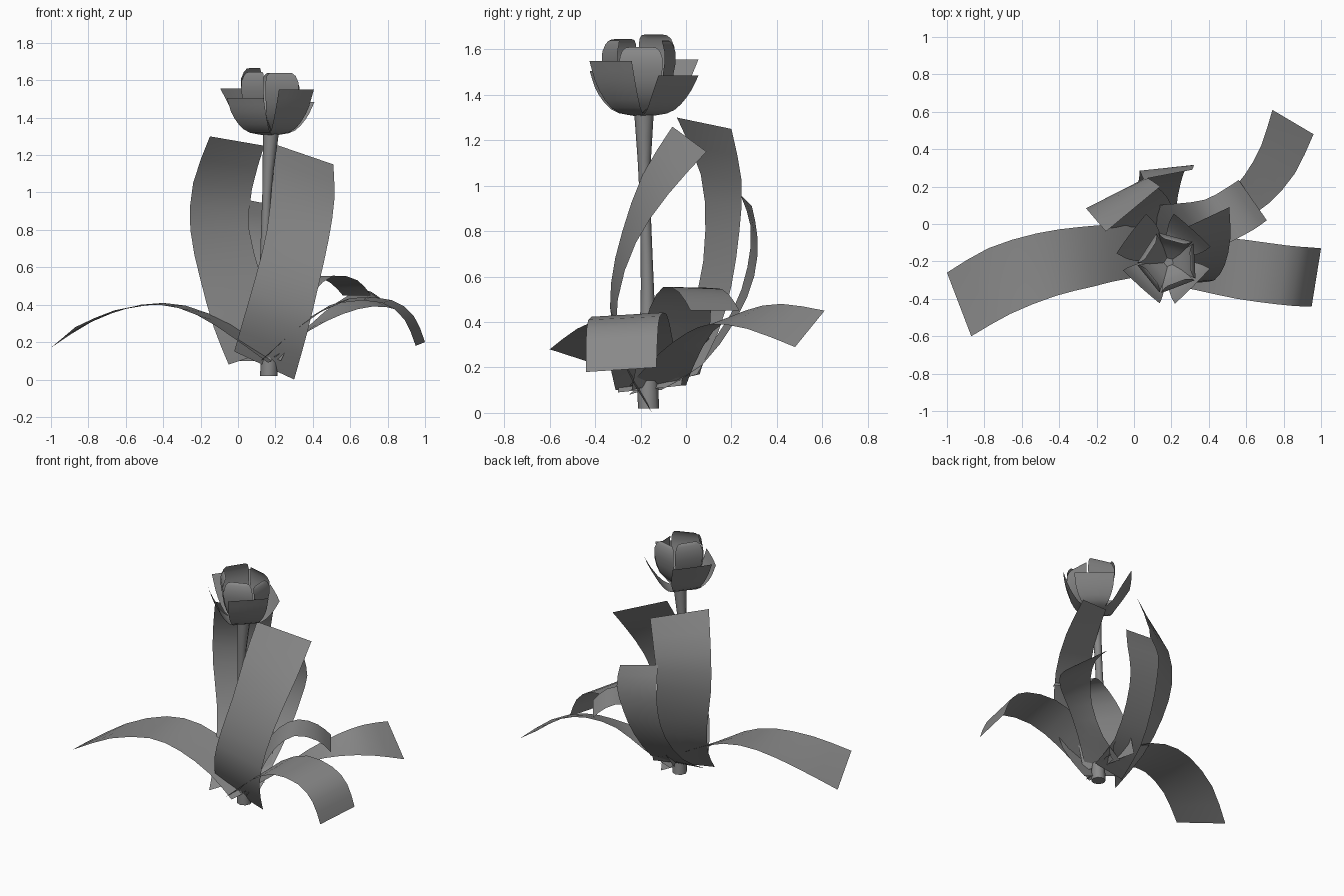
import bpy, bmesh
from math import sin, cos, pi, radians
from mathutils import Vector

# dark grey for the whole plant
grey = bpy.data.materials.new("dark_grey")
grey.diffuse_color = (0.25, 0.25, 0.25, 1)


def spline(pts, n):
    # smooth path through a few points, resampled to n + 1 points
    p = [Vector(q) for q in pts]
    p = [2 * p[0] - p[1]] + p + [2 * p[-1] - p[-2]]
    out = []
    for i in range(n + 1):
        s = i / n * (len(p) - 3)
        k = min(int(s), len(p) - 4)
        t = s - k
        a, b, c, d = p[k:k + 4]
        out.append(0.5 * (2 * b + (c - a) * t + (2 * a - 5 * b + 4 * c - d) * t * t
                          + (3 * b - a - 3 * c + d) * t ** 3))
    return out


def skin(name, rows, closed=False):
    # surface through rows of points
    bm = bmesh.new()
    vs = [[bm.verts.new(q) for q in r] for r in rows]
    m = len(rows[0])
    for r0, r1 in zip(vs, vs[1:]):
        for j in range(m if closed else m - 1):
            k = (j + 1) % m
            bm.faces.new((r0[j], r0[k], r1[k], r1[j]))
    if closed:
        bm.faces.new(vs[0][::-1])
        bm.faces.new(vs[-1])
    me = bpy.data.meshes.new(name)
    bm.to_mesh(me)
    bm.free()
    me.materials.append(grey)
    ob = bpy.data.objects.new(name, me)
    bpy.context.collection.objects.link(ob)
    for f in me.polygons:
        f.use_smooth = len(f.vertices) == 4
    return ob


def leaf(name, left, right):
    rows = [[a, (a + b) / 2, b] for a, b in zip(spline(left, 10), spline(right, 10))]
    skin(name, rows)


# drooping leaves, each given by its two edges from base to tip
leaf("left_leaf",
     [(0.22, -0.02, 0.12), (-0.03, 0.0, 0.29), (-0.28, -0.015, 0.395), (-0.52, -0.05, 0.40),
      (-0.78, -0.13, 0.31), (-1.0, -0.26, 0.17)],
     [(0.16, -0.30, 0.09), (-0.02, -0.29, 0.22), (-0.22, -0.335, 0.345), (-0.42, -0.385, 0.40),
      (-0.66, -0.48, 0.37), (-0.87, -0.60, 0.28)])
leaf("right_leaf",
     [(0.16, -0.02, 0.12), (0.38, -0.06, 0.33), (0.6, -0.085, 0.435), (0.82, -0.115, 0.425),
      (0.94, -0.125, 0.34), (1.0, -0.13, 0.20)],
     [(0.12, -0.31, 0.10), (0.34, -0.355, 0.29), (0.55, -0.40, 0.41), (0.77, -0.43, 0.41),
      (0.89, -0.44, 0.32), (0.95, -0.44, 0.18)])
leaf("back_right_leaf",
     [(0.12, 0.0, 0.12), (0.30, 0.04, 0.22), (0.46, 0.12, 0.36), (0.59, 0.26, 0.45),
      (0.68, 0.42, 0.48), (0.74, 0.61, 0.45)],
     [(0.20, -0.25, 0.12), (0.38, -0.12, 0.26), (0.56, 0.0, 0.35), (0.72, 0.11, 0.39),
      (0.86, 0.27, 0.37), (0.96, 0.48, 0.29)])
leaf("short_right_leaf",
     [(0.05, 0.06, 0.17), (0.13, 0.10, 0.31), (0.24, 0.11, 0.46), (0.38, 0.13, 0.55),
      (0.49, 0.19, 0.52), (0.56, 0.235, 0.45)],
     [(0.23, -0.24, 0.10), (0.32, -0.20, 0.30), (0.40, -0.16, 0.46), (0.51, -0.10, 0.555),
      (0.64, -0.03, 0.53), (0.71, 0.02, 0.45)])

# upright leaves
leaf("left_upright_leaf",
     [(-0.05, -0.25, 0.08), (-0.13, -0.06, 0.28), (-0.20, 0.05, 0.53), (-0.255, 0.085, 0.8),
      (-0.24, 0.065, 1.05), (-0.15, -0.04, 1.30)],
     [(0.22, 0.05, 0.17), (0.18, 0.14, 0.35), (0.12, 0.20, 0.56), (0.06, 0.235, 0.8),
      (0.075, 0.245, 1.02), (0.14, 0.20, 1.25)])
leaf("front_upright_leaf",
     [(-0.02, -0.22, 0.15), (0.04, -0.32, 0.36), (0.10, -0.33, 0.57), (0.155, -0.28, 0.8),
      (0.182, -0.19, 1.05), (0.19, -0.06, 1.26)],
     [(0.30, -0.15, 0.0), (0.37, -0.29, 0.25), (0.43, -0.30, 0.5), (0.485, -0.22, 0.75),
      (0.515, -0.08, 0.96), (0.51, 0.09, 1.15)])
leaf("back_upright_leaf",
     [(-0.03, -0.16, 0.10), (-0.01, 0.05, 0.24), (0.02, 0.2, 0.44), (0.03, 0.27, 0.64),
      (0.03, 0.285, 0.82), (0.05, 0.24, 0.96)],
     [(0.24, -0.11, 0.10), (0.225, 0.07, 0.21), (0.25, 0.22, 0.41), (0.28, 0.30, 0.6),
      (0.32, 0.315, 0.77), (0.31, 0.29, 0.91)])

# stem
path = spline([(0.165, -0.165, 0.02), (0.165, -0.168, 0.15), (0.145, -0.17, 0.55),
               (0.155, -0.182, 1.0), (0.176, -0.185, 1.32)], 12)
radii = spline([(0.047, 0, 0), (0.044, 0, 0), (0.029, 0, 0), (0.025, 0, 0), (0.043, 0, 0)], 12)
skin("stem", [[c + r.x * Vector((cos(j * pi / 4), sin(j * pi / 4), 0)) for j in range(8)]
              for c, r in zip(path, radii)], True)


def petal(name, angle, centre, profile, bulge):
    # profile rows: distance from centre, height, half width
    a = radians(angle)
    out, side = Vector((cos(a), sin(a), 0)), Vector((-sin(a), cos(a), 0))
    rows = []
    for p in spline(profile, 8):
        rows.append([Vector(centre) + out * (p.x - bulge * t * t) + side * (p.z * t)
                     + Vector((0, 0, p.y)) for t in (-1, -0.5, 0, 0.5, 1)])
    skin(name, rows)


# outer petals: open cup with square tips
for i, (ang, top, reach) in enumerate([(48, 1.485, 0.215), (143, 1.555, 0.235),
                                       (228, 1.505, 0.2), (315, 1.55, 0.205)]):
    h = top - 1.305
    petal(f"outer_petal_{i + 1}", ang, (0.17, -0.19, 1.305),
          [(0.01, 0, 0.03), (0.10, h * 0.12, 0.085), (0.165, h * 0.52, 0.12),
           (reach, h, 0.132)], 0.004)

# inner petals: taller bud with rounded tips
for i, top in enumerate([1.61, 1.64, 1.665, 1.645, 1.64]):
    h = top - 1.31
    petal(f"inner_petal_{i + 1}", 3 + 72 * i, (0.185, -0.205, 1.31),
          [(0.01, 0, 0.02), (0.095, h * 0.25, 0.07), (0.132, h * 0.55, 0.09),
           (0.14, h * 0.82, 0.095), (0.125, h * 0.97, 0.078), (0.115, h, 0.05)], 0.0)
